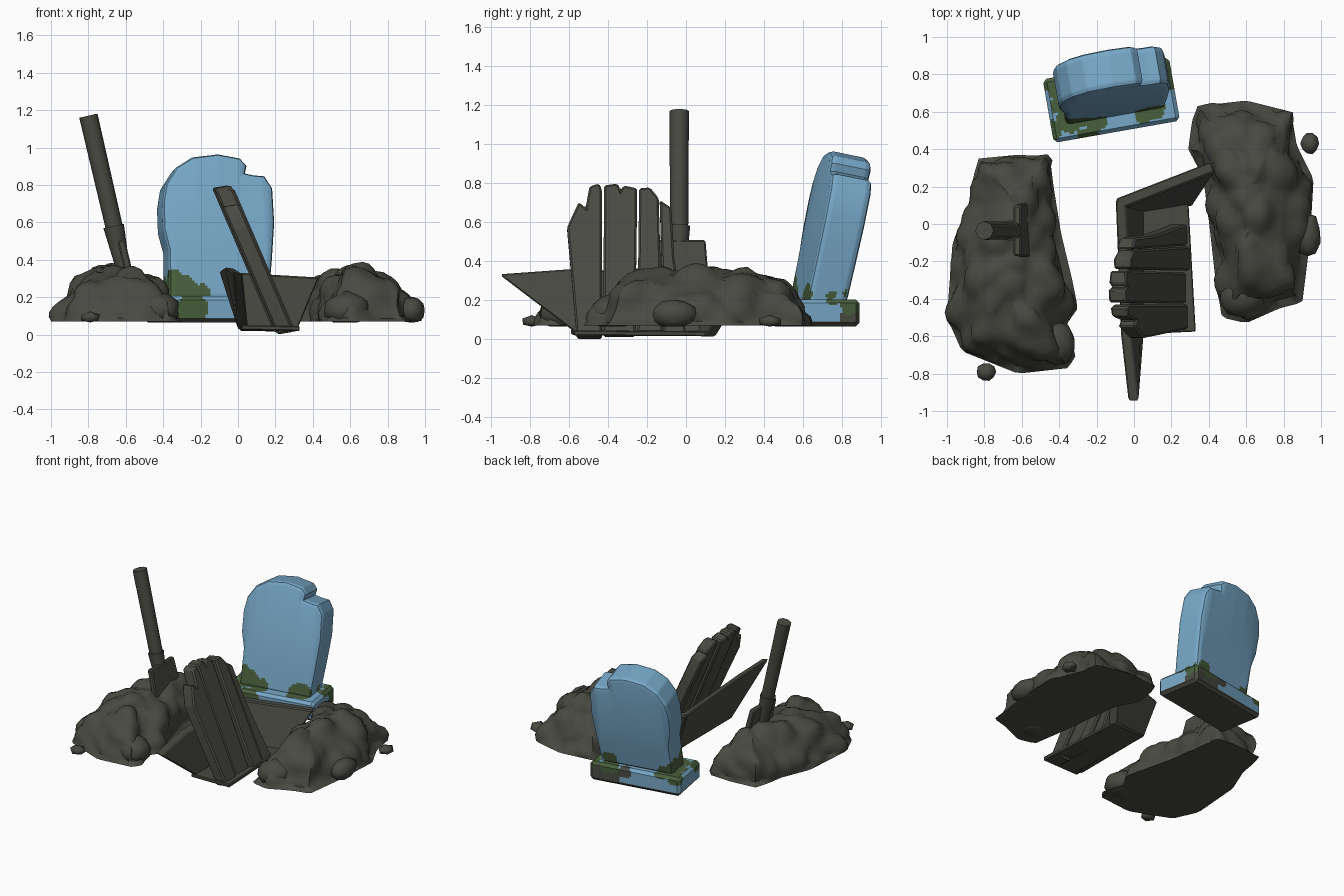
import bpy, bmesh, math, random
from mathutils import Vector, Matrix, noise

if "Cube" in bpy.data.objects:
    bpy.data.objects.remove(bpy.data.objects["Cube"])

random.seed(4)


def material(name, rgb):
    m = bpy.data.materials.new(name)
    m.diffuse_color = (*rgb, 1)
    m.use_nodes = True
    m.node_tree.nodes["Principled BSDF"].inputs["Base Color"].default_value = m.diffuse_color
    return m


DARK = material("dark_earth", (0.068, 0.068, 0.056))
BLUE = material("blue_stone", (0.185, 0.39, 0.57))
MOSS = material("green_moss", (0.066, 0.115, 0.046))


def finish(bm, name, mats=(DARK,), angle=35):
    bmesh.ops.recalc_face_normals(bm, faces=bm.faces[:])
    me = bpy.data.meshes.new(name)
    bm.to_mesh(me)
    bm.free()
    for m in mats:
        me.materials.append(m)
    ob = bpy.data.objects.new(name, me)
    bpy.context.collection.objects.link(ob)
    bpy.ops.object.select_all(action='DESELECT')
    ob.select_set(True)
    bpy.context.view_layer.objects.active = ob
    bpy.ops.object.shade_smooth_by_angle(angle=math.radians(angle))
    return ob


def prism(points, offset):
    """Closed slab: a polygon swept along an offset."""
    bm = bmesh.new()
    a = [bm.verts.new(p) for p in points]
    b = [bm.verts.new(Vector(p) + Vector(offset)) for p in points]
    bm.faces.new(a)
    bm.faces.new(b[::-1])
    for i in range(len(a)):
        j = (i + 1) % len(a)
        bm.faces.new((a[i], a[j], b[j], b[i]))
    bmesh.ops.recalc_face_normals(bm, faces=bm.faces[:])
    return bm


def slab(name, points, offset, bevel=0.008):
    bm = prism(points, offset)
    bmesh.ops.bevel(bm, geom=bm.edges[:], offset=bevel, segments=1, affect='EDGES')
    return finish(bm, name, angle=30)


def rod(name, a, b, r1, r2, sides=8):
    a, b = Vector(a), Vector(b)
    bm = bmesh.new()
    rot = (b - a).to_track_quat('Z', 'Y').to_matrix().to_4x4()
    bmesh.ops.create_cone(bm, cap_ends=True, segments=sides, radius1=r1, radius2=r2,
                          depth=(b - a).length, matrix=Matrix.Translation((a + b) / 2) @ rot)
    return finish(bm, name, angle=50)


def rock(name, pos, size, sub=1):
    bm = bmesh.new()
    bmesh.ops.create_icosphere(bm, subdivisions=sub, radius=1)
    for v in bm.verts:
        k = random.uniform(0.93, 1.05)
        v.co = Vector(pos) + Vector([c * s * k for c, s in zip(v.co, size)])
        v.co.z = max(v.co.z, 0.065)
    return finish(bm, name, angle=60)


def resample(pts, n):
    pts = [Vector(p) for p in pts]
    loop = list(zip(pts, pts[1:] + pts[:1]))
    total = sum((b - a).length for a, b in loop)
    out = []
    for i in range(n):
        d = total * i / n
        for a, b in loop:
            length = (b - a).length
            if d <= length:
                out.append(a.lerp(b, d / length))
                break
            d -= length
    return out


# Dirt mounds: outline lofted up to a ridge, then made lumpy
LAYERS = [(0, 0.07), (0.015, 0.115), (0.08, 0.175), (0.19, 0.24), (0.36, 0.3),
          (0.6, 0.345), (0.8, 0.368), (1, 0.375)]


def mound(name, outline, seed, ridge, shift):
    n = 80
    rim = resample(outline, n)
    c = sum(rim, Vector((0, 0))) / n
    bm, rings = bmesh.new(), []
    for (f0, z0), (f1, z1) in zip(LAYERS, LAYERS[1:]):
        for t in (0, 0.5):
            f, z = f0 + (f1 - f0) * t, z0 + (z1 - z0) * t
            ring = []
            for p in rim:
                q = p.lerp(Vector((c.x, c.y + shift + (p.y - c.y) * ridge)), f)
                ring.append(bm.verts.new((q.x, q.y, z)))
            rings.append(ring)
    for lo, hi in zip(rings, rings[1:]):
        for i in range(n):
            j = (i + 1) % n
            bm.faces.new((lo[i], lo[j], hi[j], hi[i]))
    bm.faces.new(rings[0][::-1])
    bm.faces.new(rings[-1])
    bmesh.ops.recalc_face_normals(bm, faces=bm.faces[:])
    bmesh.ops.triangulate(bm, faces=[f for f in bm.faces if len(f.verts) > 4])
    bm.normal_update()
    for v, nrm in [(v, v.normal.copy()) for v in bm.verts]:
        if v.co.z > 0.075:
            d = noise.voronoi(v.co * 6 + Vector((seed, 0, 0)))[0][0]
            v.co += nrm * (0.018 - 0.12 * min(d * d, 0.5))
    return finish(bm, name, angle=60)


mound("left_dirt_mound", [(-0.83, 0.35), (-0.62, 0.37), (-0.45, 0.36), (-0.43, 0.2), (-0.39, -0.05),
      (-0.33, -0.3), (-0.3, -0.45), (-0.37, -0.55), (-0.31, -0.7), (-0.35, -0.77), (-0.62, -0.8),
      (-0.92, -0.68), (-1.0, -0.5), (-0.97, -0.1), (-0.88, 0.12), (-0.86, 0.25)], 2.3, 0.45, 0.09)
mound("right_dirt_mound", [(0.34, 0.63), (0.6, 0.66), (0.84, 0.6), (0.87, 0.42), (0.96, 0.24),
      (0.94, -0.1), (0.9, -0.42), (0.78, -0.45), (0.6, -0.53), (0.47, -0.5), (0.43, -0.25),
      (0.4, 0.02), (0.37, 0.25), (0.29, 0.4), (0.31, 0.55)], 7.1, 0.25, 0.02)
rock("front_loose_stone", (-0.79, -0.79, 0.09), (0.06, 0.055, 0.035))
rock("back_loose_stone", (0.94, 0.43, 0.09), (0.055, 0.065, 0.035))
rock("mound_side_boulder", (0.93, -0.06, 0.13), (0.07, 0.12, 0.075), 2)
rock("mound_front_boulder", (0.58, -0.38, 0.13), (0.13, 0.12, 0.1), 2)
rock("mound_corner_boulder", (-0.42, -0.64, 0.13), (0.11, 0.12, 0.1), 2)

# Shovel stuck in the left mound
rod("shovel_shaft", (-0.645, -0.035, 0.5), (-0.8, -0.035, 1.17), 0.046, 0.05)
rod("shovel_socket", (-0.61, -0.035, 0.33), (-0.665, -0.035, 0.58), 0.035, 0.056)
slab("shovel_blade", [(-0.645, -0.17, 0.5), (-0.645, 0.1, 0.5), (-0.585, 0.12, 0.25), (-0.585, -0.18, 0.25)],
     (0.04, 0, 0.01))

# Open box: splayed long side, end wall and floor
slab("box_side_wall", [(-0.03, -0.95, 0.335), (-0.07, -0.6, 0.36), (-0.1, 0.13, 0.34), (0, 0.11, 0.03),
     (0, -0.55, 0.03)], (0.055, 0, -0.01))
slab("box_end_wall", [(-0.1, 0.135, 0.335), (0.41, 0.335, 0.305), (0.29, 0.15, 0.015), (0, 0.11, 0.025)],
     (0.025, -0.055, 0))
slab("box_floor", [(0.02, -0.59, 0.025), (0.33, -0.575, 0.02), (0.29, 0.13, 0.015), (0.01, 0.11, 0.02)],
     (0, 0, 0.025), 0.005)

# Broken lid: jagged planks leaning to the left, given as (y, height)
PLANKS = [
    [(-0.56, 0), (-0.43, 0.0), (-0.43, 0.75), (-0.445, 0.785), (-0.495, 0.77), (-0.515, 0.66),
     (-0.55, 0.69), (-0.61, 0.56)],
    [(-0.425, 0.01), (-0.26, 0.01), (-0.25, 0.76), (-0.32, 0.775), (-0.335, 0.75), (-0.35, 0.785), (-0.42, 0.775)],
    [(-0.25, 0.02), (-0.12, 0.02), (-0.14, 0.71), (-0.185, 0.765), (-0.24, 0.76)],
    [(-0.115, 0.015), (0.0, 0.02), (-0.06, 0.4), (-0.075, 0.66), (-0.135, 0.7)],
]
for i, pl in enumerate(PLANKS):
    dx = (0, -0.012, 0.008, -0.006)[i]
    slab(f"lid_plank_{i + 1}", [(0.21 - 0.43 * z + dx, y, z) for y, z in pl], (0.09, 0, 0.015), 0.01)

# Headstone: patches are spheres (x, y, z, radius) in world space
MOSSY = [(-0.25, 0.48, 0.13, 0.09), (-0.36, 0.55, 0.26, 0.085), (-0.29, 0.58, 0.24, 0.08),
         (-0.21, 0.56, 0.2, 0.07), (0.06, 0.6, 0.22, 0.06), (0.12, 0.61, 0.23, 0.055), (0.19, 0.85, 0.2, 0.07),
         (0.2, 0.75, 0.22, 0.05), (-0.43, 0.5, 0.2, 0.055), (-0.46, 0.78, 0.2, 0.06),
         (-0.38, 0.7, 0.23, 0.07), (-0.34, 0.79, 0.22, 0.05), (0.05, 0.87, 0.22, 0.08), (-0.42, 0.63, 0.21, 0.04)]
DIRTY = [(0.13, 0.89, 0.1, 0.12), (0.02, 0.87, 0.12, 0.07), (-0.08, 0.85, 0.17, 0.05), (-0.21, 0.49, 0.08, 0.04)]


def touches(c, patches):
    wobble = 0.02 * noise.noise(c * 14)
    return any((c - Vector(p[:3])).length < p[3] + wobble for p in patches)


def stone(bm, name, lean, top_cut):
    # Grid cuts give the moss its ragged edge
    step = 0.014
    for axis, lo, hi in ((0, -0.5, 0.25), (1, 0.45, 0.9), (2, 0.078, top_cut)):
        n = Vector([float(k == axis) for k in range(3)])
        for k in range(int((hi - lo) / step) + 1):
            bmesh.ops.bisect_plane(bm, geom=bm.verts[:] + bm.edges[:] + bm.faces[:],
                                   plane_co=n * (lo + step * k), plane_no=n)
    turn = Matrix.Rotation(math.radians(10), 4, 'Z')
    mid = Vector((-0.125, 0.67, 0))
    for v in bm.verts:
        h = max(v.co.z - 0.2, 0)
        v.co.z -= lean * (v.co.y - 0.62) * min(h * 2, 1)
        v.co.y += lean * h
        v.co = mid + turn @ (v.co - mid)
    bm.normal_update()
    for f in bm.faces:
        c = f.calc_center_median()
        f.material_index = 1 if touches(c, MOSSY) else 0
        edge = 0.08 if f.normal.y < -0.3 else 0.092
        if f.normal.z < -0.5 or c.z < edge or (f.material_index == 0 and touches(c, DIRTY)):
            f.material_index = 2
    finish(bm, name, (BLUE, MOSS, DARK), 40)


# Base block
bm = prism([(-0.465, 0.49, 0.065), (0.22, 0.49, 0.065), (0.22, 0.835, 0.065), (-0.465, 0.835, 0.065)],
           (0, 0, 0.14))
bmesh.ops.bevel(bm, geom=bm.edges[:], offset=0.02, segments=1, affect='EDGES')
stone(bm, "headstone_base", 0, 0.21)

# Upright slab with a broken corner
profile = [(-0.4, 0.19), (-0.395, 0.45), (-0.42, 0.56), (-0.42, 0.7), (-0.4, 0.8), (-0.34, 0.89), (-0.25, 0.945),
           (-0.11, 0.962), (0.01, 0.94), (0.045, 0.9), (0.035, 0.86), (0.08, 0.85), (0.14, 0.845), (0.18, 0.78),
           (0.185, 0.6), (0.165, 0.4), (0.14, 0.19)]
bm = prism([(x + 0.015, 0.572, z - 0.003) for x, z in profile], (0, 0.212, 0))
rim = [e for e in bm.edges if abs(e.verts[0].co.y - e.verts[1].co.y) < 0.01]
bmesh.ops.bevel(bm, geom=rim, offset=0.028, segments=2, profile=0.5, affect='EDGES')
stone(bm, "headstone_slab", 0.2, 0.38)
